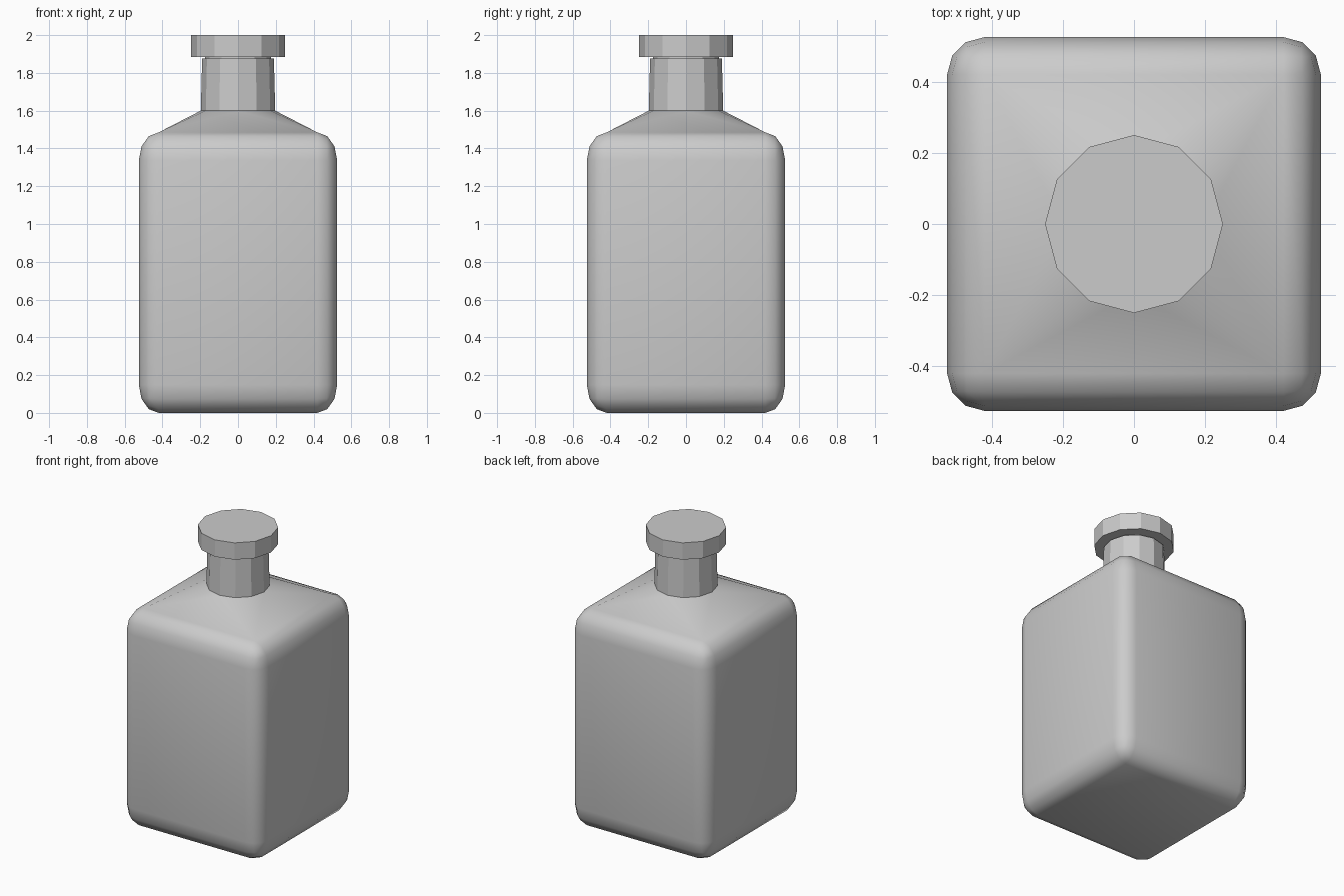
import bpy, bmesh, math
from mathutils import Matrix, Vector

if "Cube" in bpy.data.objects:
    bpy.data.objects.remove(bpy.data.objects["Cube"])

W, H = 1.05, 1.485          # body width and height
BEVEL, SIDES = 0.105, 12
NECK_Z, NECK_R = 1.6, 0.197


def finish(bm, name):
    bmesh.ops.recalc_face_normals(bm, faces=bm.faces)
    me = bpy.data.meshes.new(name)
    bm.to_mesh(me)
    bm.free()
    ob = bpy.data.objects.new(name, me)
    bpy.context.collection.objects.link(ob)
    return ob


def ring(bm, r, z):
    return [bm.verts.new((r * math.cos(2 * math.pi * i / SIDES),
                          r * math.sin(2 * math.pi * i / SIDES), z))
            for i in range(SIDES)]


def turned(name, profile, cap_bottom=True):
    bm = bmesh.new()
    rings = [ring(bm, r, z) for r, z in profile]
    for a, b in zip(rings, rings[1:]):
        for i in range(SIDES):
            j = (i + 1) % SIDES
            bm.faces.new((a[i], a[j], b[j], b[i]))
    bm.faces.new(rings[-1])
    if cap_bottom:
        bm.faces.new(rings[0])
    return finish(bm, name)


# Rounded square body, stretched upward after bevelling
bm = bmesh.new()
bmesh.ops.create_cube(bm, size=W)
bmesh.ops.bevel(bm, geom=bm.edges[:], offset=BEVEL, segments=3,
                profile=0.5, affect='EDGES')
bmesh.ops.scale(bm, vec=(1, 1, H / W), verts=bm.verts)
bmesh.ops.translate(bm, vec=(0, 0, H / 2), verts=bm.verts)

# Sloped shoulder from the square top to the round neck
top = max(bm.faces, key=lambda f: f.calc_center_median().z)
corners = sorted(top.verts, key=lambda v: math.atan2(v.co.y, v.co.x) % (2 * math.pi))
bmesh.ops.delete(bm, geom=[top], context='FACES_ONLY')
n = ring(bm, NECK_R, NECK_Z)
for k in range(4):
    c, d = corners[k], corners[(k + 1) % 4]
    v = [n[(3 * k + i) % SIDES] for i in range(1, 5)]
    bm.faces.new((c, v[1], v[0]))
    bm.faces.new((c, v[2], v[1]))
    bm.faces.new((c, d, v[2]))
    bm.faces.new((d, v[3], v[2]))
body = finish(bm, "bottle_body")
bpy.context.view_layer.objects.active = body
body.select_set(True)
bpy.ops.object.shade_smooth_by_angle(angle=math.radians(40))

# Neck with a narrow step under the cap
turned("bottle_neck", [(NECK_R, NECK_Z), (0.19, 1.875), (0.175, 1.875), (0.175, 1.885)],
       cap_bottom=False)

# Faceted cap
turned("bottle_cap", [(0.25, 1.885), (0.25, 2.0)])
